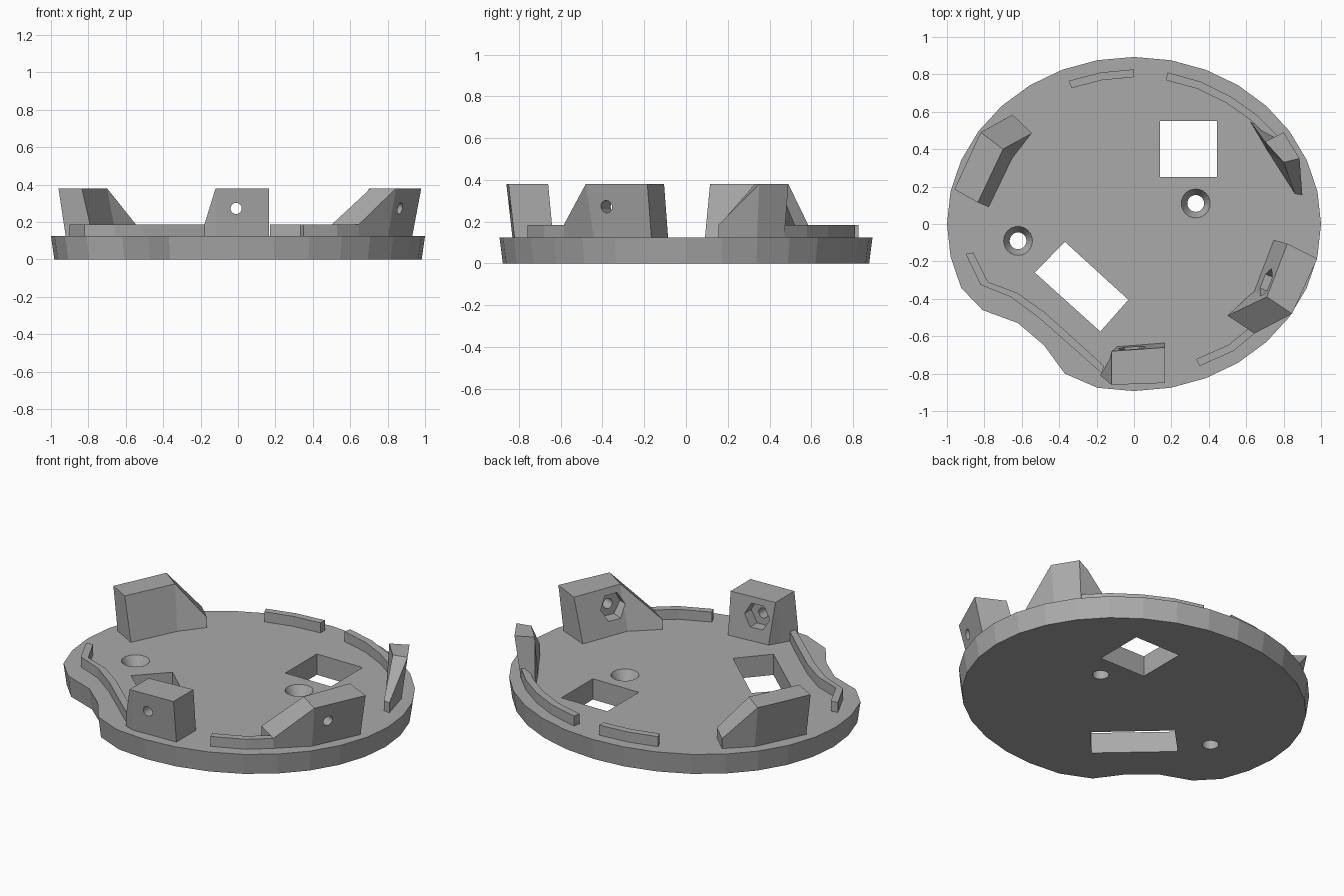
import bpy, bmesh
from math import cos, sin, pi
from mathutils import Vector

cube = bpy.data.objects.get("Cube")
if cube:
    bpy.data.objects.remove(cube, do_unlink=True)

grey = bpy.data.materials.new("matte grey")
grey.use_nodes = True
grey.diffuse_color = (0.4, 0.4, 0.4, 1)
grey.node_tree.nodes["Principled BSDF"].inputs["Base Color"].default_value = (0.4, 0.4, 0.4, 1)

BASE_TOP, RIB_TOP, BLOCK_TOP = 0.125, 0.185, 0.38
SEAT = BASE_TOP - 0.01  # raised parts sink slightly into the plate


def loft(name, sections):
    """Skin a closed solid through equal-length cross-sections."""
    bm = bmesh.new()
    rings = [[bm.verts.new(p) for p in s] for s in sections]
    n = len(rings[0])
    for a, b in zip(rings, rings[1:]):
        for i in range(n):
            j = (i + 1) % n
            bm.faces.new((a[i], a[j], b[j], b[i]))
    bm.faces.new(rings[0])
    bm.faces.new(rings[-1][::-1])
    bmesh.ops.recalc_face_normals(bm, faces=bm.faces)
    mesh = bpy.data.meshes.new(name)
    bm.to_mesh(mesh)
    bm.free()
    mesh.materials.append(grey)
    obj = bpy.data.objects.new(name, mesh)
    bpy.context.collection.objects.link(obj)
    return obj


def prism(name, outline, z0, z1, bottom_scale=1):
    return loft(name, [[(x * bottom_scale, y * bottom_scale, z0) for x, y in outline],
                       [(x, y, z1) for x, y in outline]])


def drill(name, start, end, r1, r2, sides):
    """Tapered round or hexagonal cutter between two points."""
    start, end = Vector(start), Vector(end)
    turn = (end - start).to_track_quat('Z', 'Y')
    ring = [Vector((cos(2 * pi * i / sides), sin(2 * pi * i / sides), 0)) for i in range(sides)]
    return loft(name, [[p + turn @ (v * r) for v in ring] for p, r in ((start, r1), (end, r2))])


def cut(obj, *cutters):
    for c in cutters:
        mod = obj.modifiers.new("cut", 'BOOLEAN')
        mod.operation, mod.solver, mod.object = 'DIFFERENCE', 'EXACT', c
        bpy.context.view_layer.objects.active = obj
        bpy.ops.object.modifier_apply(modifier=mod.name)
        bpy.data.objects.remove(c, do_unlink=True)


def rib(name, path):
    """Thin locating rib following its outer path."""
    sections = []
    for p in map(Vector, path):
        q = p - p.normalized() * 0.042
        sections.append([(*p, SEAT), (*p, RIB_TOP), (*q, RIB_TOP), (*q, SEAT)])
    return loft(name, sections)


def block(name, end, crest, toe):
    """Mounting block: two full-height sections, then a ramp down to the toe."""
    sections = []
    for ob, ot, it, ib in (end, crest):
        sections.append([(*ob, SEAT), (*ot, BLOCK_TOP), (*it, BLOCK_TOP), (*ib, SEAT)])
    o, i = toe
    sections.append([(*o, SEAT), (*o, RIB_TOP), (*i, RIB_TOP), (*i, SEAT)])
    return loft(name, sections)


def screw_seat(obj, inner, direction):
    """Through hole with a hexagonal nut pocket on the inner face."""
    c, d = Vector(inner), Vector(direction).normalized()
    cut(obj, drill("nut_cutter", c - d * 0.1, c + d * 0.06, 0.08, 0.08, 6),
        drill("screw_cutter", c - d * 0.1, c + d * 0.4, 0.03, 0.03, 16))


# Oval plate with a dent in the front left edge
outline = [(cos(2 * pi * k / 32), 0.893 * sin(2 * pi * k / 32)) for k in range(32)]
outline[19:23] = [(-0.81, -0.46), (-0.62, -0.53), (-0.48, -0.65), (-0.37, -0.8)]
plate = prism("base_plate", outline, 0, BASE_TOP, 0.982)

# Openings in the plate
square = [(0.14, 0.25), (0.445, 0.25), (0.445, 0.55), (0.14, 0.55)]
slot = [(-0.37, -0.095), (-0.53, -0.26), (-0.18, -0.575), (-0.03, -0.405)]
for shape in (square, slot):
    cut(plate, prism("window_cutter", shape, -0.1, 0.3))
for x, y in ((0.33, 0.11), (-0.62, -0.09)):
    cut(plate, drill("hole_cutter", (x, y, -0.1), (x, y, 0.3), 0.045, 0.045, 24),
        drill("sink_cutter", (x, y, 0.06), (x, y, 0.13), 0.042, 0.08, 24))

# Locating ribs around the edge
rib("back_rib", [(-0.35, 0.765), (-0.18, 0.81), (0, 0.827)])
rib("back_right_rib", [(0.18, 0.81), (0.36, 0.76), (0.52, 0.68), (0.66, 0.58), (0.77, 0.47)])
rib("dented_rib", [(-0.9, -0.16), (-0.82, -0.325), (-0.66, -0.39), (-0.51, -0.5),
                   (-0.34, -0.65), (-0.17, -0.8)])
rib("front_right_rib", [(0.35, -0.76), (0.53, -0.68), (0.645, -0.585)])

# Mounting blocks; each section lists outer foot, outer top, inner top, inner foot
front = block("front_block",
              [(0.165, -0.82), (0.165, -0.85), (0.165, -0.66), (0.165, -0.635)],
              [(-0.12, -0.83), (-0.12, -0.86), (-0.12, -0.68), (-0.09, -0.655)],
              [(-0.18, -0.81), (-0.13, -0.72)])
screw_seat(front, (-0.01, -0.66, 0.272), (0, -1, 0))

right = block("right_block",
              [(0.93, -0.165), (0.98, -0.185), (0.82, -0.105), (0.745, -0.085)],
              [(0.8, -0.44), (0.845, -0.48), (0.71, -0.39), (0.64, -0.36)],
              [(0.645, -0.585), (0.5, -0.49)])
screw_seat(right, (0.7, -0.31, 0.272), (0.92, -0.39, 0))

block("left_block",
      [(-0.92, 0.17), (-0.96, 0.185), (-0.835, 0.115), (-0.775, 0.09)],
      [(-0.78, 0.46), (-0.82, 0.49), (-0.7, 0.4), (-0.65, 0.35)],
      [(-0.65, 0.585), (-0.545, 0.485)])

block("back_right_block",
      [(0.77, 0.47), (0.8, 0.49), (0.7, 0.44), (0.62, 0.55)],
      [(0.85, 0.34), (0.885, 0.35), (0.8, 0.33), (0.72, 0.38)],
      [(0.9, 0.155), (0.86, 0.16)])
